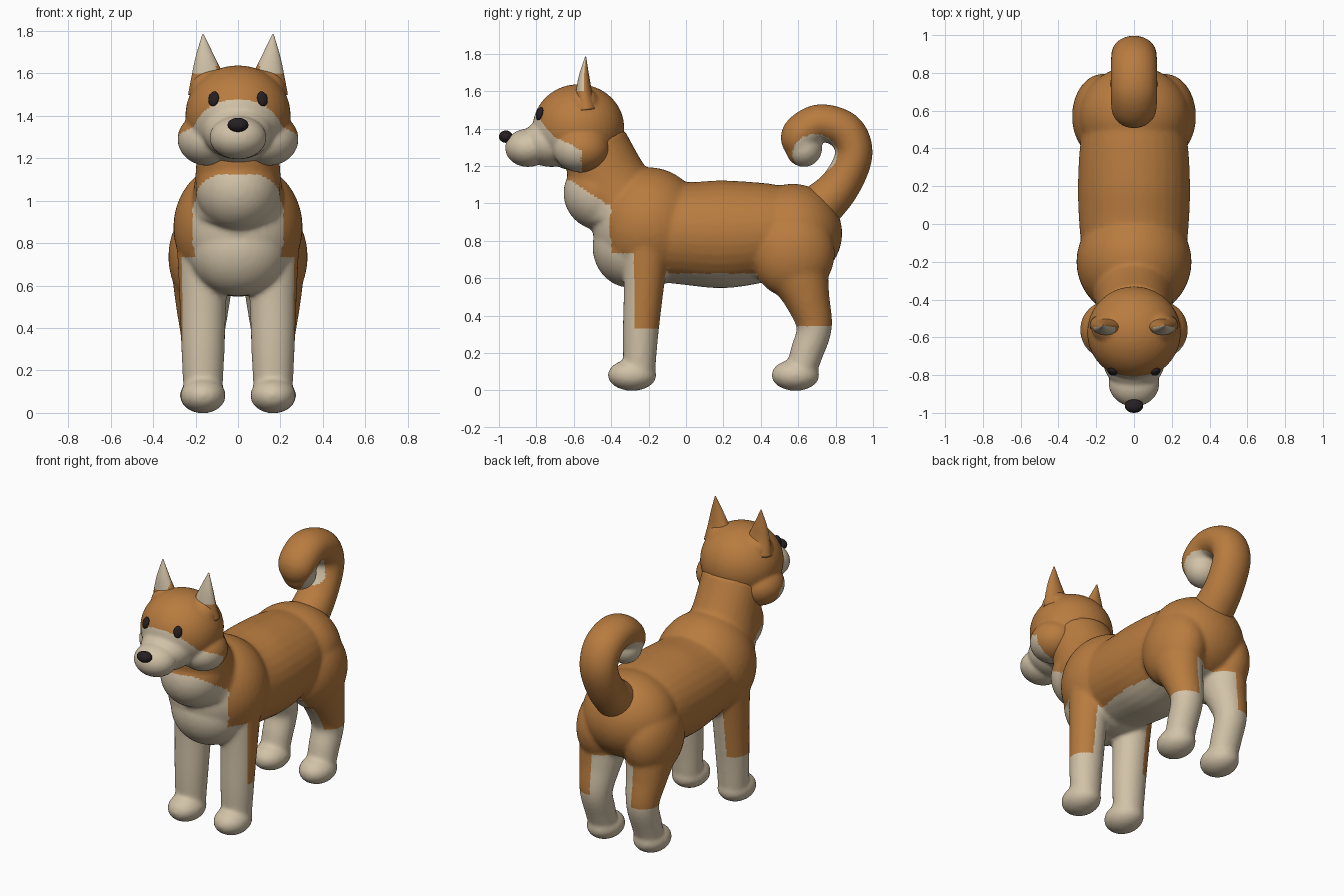
import bpy, bmesh, math
from mathutils import Vector, Matrix

if "Cube" in bpy.data.objects:
    bpy.data.objects.remove(bpy.data.objects["Cube"])


def material(name, rgb):
    m = bpy.data.materials.new(name)
    m.diffuse_color = (*rgb, 1)
    m.use_nodes = True
    m.node_tree.nodes["Principled BSDF"].inputs["Base Color"].default_value = m.diffuse_color
    return m


ORANGE = material("orange fur", (0.48, 0.20, 0.05))
CREAM = material("cream fur", (0.64, 0.54, 0.39))
BLACK = material("black", (0.02, 0.014, 0.016))


def ball(bm, loc, radii, rot=Matrix()):
    mat = Matrix.Translation(loc) @ rot @ Matrix.Diagonal((*radii, 1))
    bmesh.ops.create_uvsphere(bm, u_segments=40, v_segments=24, radius=1, matrix=mat)


def spline(pts, steps):
    """Catmull-Rom interpolation of tuples."""
    p = [Vector(q) for q in pts]
    p = [2 * p[0] - p[1]] + p + [2 * p[-1] - p[-2]]
    out = []
    for i in range(1, len(p) - 2):
        a, b, c, d = p[i - 1:i + 3]
        for s in range(steps):
            t = s / steps
            out.append(0.5 * (2 * b + (c - a) * t + (2 * a - 5 * b + 4 * c - d) * t * t
                              + (3 * b - a - 3 * c + d) * t ** 3))
    return out + [p[-2]]


def tube(bm, pts, steps=8, seg=32):
    """Stations are x, y, z, sideways radius, in-plane radius."""
    st = spline(pts, steps)
    rings = []
    for i, s in enumerate(st):
        a, b = st[max(i - 1, 0)], st[min(i + 1, len(st) - 1)]
        n = Vector((0, b[1] - a[1], b[2] - a[2])).normalized().cross(Vector((1, 0, 0)))
        o = Vector(s[:3])
        rings.append([bm.verts.new(o + Vector((s[3] * math.cos(w), 0, 0)) + n * s[4] * math.sin(w))
                      for w in (2 * math.pi * k / seg for k in range(seg))])
    faces = [bm.faces.new(rings[0]), bm.faces.new(rings[-1][::-1])]
    for r, q in zip(rings, rings[1:]):
        for k in range(seg):
            j = (k + 1) % seg
            faces.append(bm.faces.new((r[k], q[k], q[j], r[j])))
    bmesh.ops.recalc_face_normals(bm, faces=faces)


def finish(name, bm, mats, rule=None, voxel=0, smooth=6):
    me = bpy.data.meshes.new(name)
    bm.to_mesh(me)
    bm.free()
    ob = bpy.data.objects.new(name, me)
    bpy.context.collection.objects.link(ob)
    if voxel:  # fuse overlapping masses and soften the joints
        r = ob.modifiers.new("fuse", 'REMESH')
        r.mode, r.voxel_size = 'VOXEL', voxel
        s = ob.modifiers.new("soften", 'SMOOTH')
        s.factor, s.iterations = 0.5, smooth
        dg = bpy.context.evaluated_depsgraph_get()
        new = bpy.data.meshes.new_from_object(ob.evaluated_get(dg))
        ob.modifiers.clear()
        ob.data = me = new
        me.name = name
    me.materials.clear()
    for m in mats:
        me.materials.append(m)
    for f in me.polygons:
        f.use_smooth = True
        if rule:
            f.material_index = int(rule(abs(f.center.x), f.center.y, f.center.z, f.normal))
    return ob


# Body: neck, chest, barrel, rump and four legs
bm = bmesh.new()
ball(bm, (0, -0.2, 0.875), (0.305, 0.30, 0.318))
ball(bm, (0, -0.30, 0.77), (0.235, 0.20, 0.22))
ball(bm, (0, -0.45, 1.055), (0.20, 0.205, 0.20))
tube(bm, [(0, -0.34, 0.98, 0.22, 0.22), (0, -0.42, 1.13, 0.20, 0.21), (0, -0.49, 1.34, 0.19, 0.17)])
tube(bm, [(0, -0.2, 0.86, 0.27, 0.27), (0, 0.0, 0.84, 0.29, 0.275), (0, 0.2, 0.835, 0.297, 0.288),
          (0, 0.42, 0.845, 0.285, 0.265), (0, 0.6, 0.85, 0.25, 0.23)])
ball(bm, (0, 0.57, 0.84), (0.295, 0.265, 0.265))
for s in (-1, 1):
    tube(bm, [(s * 0.16, -0.21, 0.82, 0.13, 0.13), (s * 0.165, -0.225, 0.56, 0.112, 0.108),
              (s * 0.165, -0.243, 0.3, 0.102, 0.095), (s * 0.165, -0.25, 0.1, 0.092, 0.085)])
    ball(bm, (s * 0.165, -0.288, 0.082), (0.107, 0.13, 0.084))
    ball(bm, (s * 0.165, 0.57, 0.735), (0.163, 0.225, 0.24))
    tube(bm, [(s * 0.165, 0.58, 0.68, 0.15, 0.19), (s * 0.167, 0.645, 0.5, 0.125, 0.125),
              (s * 0.167, 0.685, 0.34, 0.10, 0.095), (s * 0.167, 0.645, 0.2, 0.093, 0.088),
              (s * 0.167, 0.61, 0.09, 0.09, 0.08)])
    ball(bm, (s * 0.167, 0.585, 0.082), (0.107, 0.128, 0.084))


def body_cream(x, y, z, n):
    if y > 0.38:                                  # hind legs: socks and inner sides
        return z < 0.34 or (z < 0.6 and (x < 0.15 or (n.y < -0.6 and x < 0.2)))
    if y > -0.1:                                  # belly
        return z < 0.625
    if z > 1.0:                                   # bib on the neck
        return y < -0.43 - (z - 1.0) * 1.5 and z < 1.12
    if z > 0.73:                                  # chest
        return y < -0.40 and x < 0.215
    return z < 0.33 or y < -0.275 or x < 0.19     # front legs, orange outer strip


finish("body", bm, [ORANGE, CREAM], body_cream, 0.013)

# Head with cheeks and muzzle
bm = bmesh.new()
ball(bm, (0, -0.575, 1.405), (0.248, 0.245, 0.232))
for s in (-1, 1):
    ball(bm, (s * 0.145, -0.56, 1.29), (0.14, 0.15, 0.125))
    ball(bm, (s * 0.12, -0.55, 1.52), (0.105, 0.09, 0.10))
ball(bm, (0, -0.72, 1.325), (0.165, 0.16, 0.13))
ball(bm, (0, -0.845, 1.297), (0.134, 0.122, 0.102))


def head_cream(x, y, z, n):
    t = -0.56 - y
    return t > 0 and z < 1.285 + 0.5 * t + max(0, t - 0.15) * 0.7


finish("head", bm, [ORANGE, CREAM], head_cream, 0.01)

# Curled tail
bm = bmesh.new()
curl = [(0, 0.68, 0.95, 0.13, 0.13), (0, 0.82, 1.09, 0.12, 0.108), (0, 0.897, 1.26, 0.12, 0.10),
        (0, 0.85, 1.385, 0.122, 0.103), (0, 0.715, 1.43, 0.122, 0.10), (0, 0.615, 1.365, 0.12, 0.105),
        (0, 0.625, 1.30, 0.105, 0.095)]
tube(bm, curl)
ball(bm, (0, 0.63, 1.295), (0.105, 0.098, 0.10))
finish("tail", bm, [ORANGE, CREAM],
       lambda x, y, z, n: ((y - 0.69) / 0.12) ** 2 + ((z - 1.265) / 0.105) ** 2 < 1, 0.011)

for s, side in ((-1, "left"), (1, "right")):
    # Pointed ear with a cream front
    bm = bmesh.new()
    tube(bm, [(s * 0.135, -0.535, 1.50, 0.10, 0.065), (s * 0.143, -0.545, 1.59, 0.075, 0.045),
              (s * 0.155, -0.545, 1.68, 0.044, 0.028), (s * 0.165, -0.537, 1.785, 0.003, 0.003)], seg=24)
    finish(side + "_ear", bm, [ORANGE, CREAM],
           lambda x, y, z, n: n.y < -0.1 and z > 1.60 and x > 0.10)
    # Eye turned outwards along the face
    bm = bmesh.new()
    rot = Matrix.Rotation(s * 0.45, 4, 'Z') @ Matrix.Rotation(-0.3, 4, 'X')
    ball(bm, (s * 0.115, -0.783, 1.48), (0.026, 0.016, 0.036), rot)
    finish(side + "_eye", bm, [BLACK])

# Nose
bm = bmesh.new()
ball(bm, (0, -0.963, 1.357), (0.049, 0.037, 0.033))
finish("nose", bm, [BLACK])
